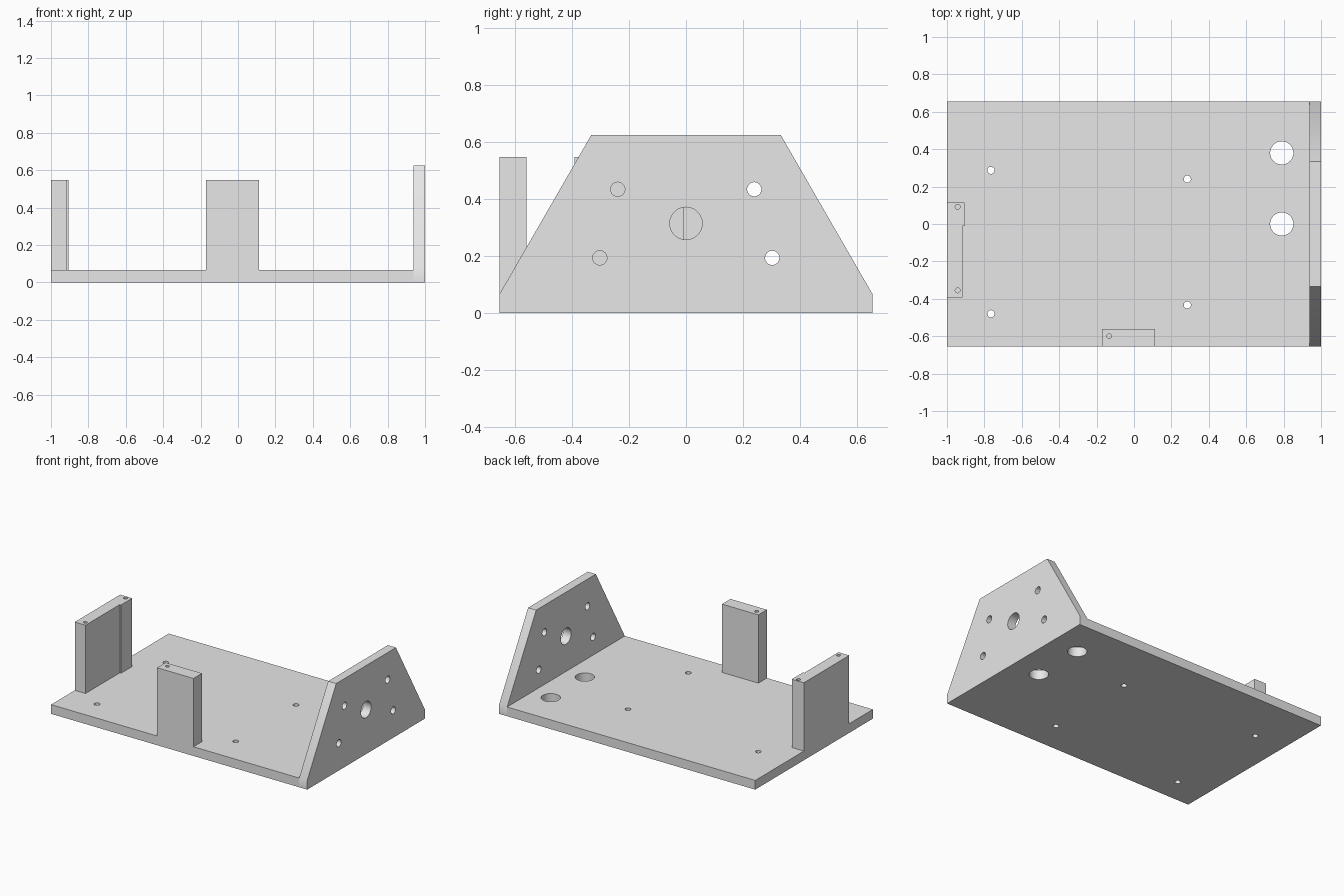
import bpy
import bmesh
from mathutils import Matrix, Vector

default = bpy.data.objects.get("Cube")
if default:
    bpy.data.objects.remove(default, do_unlink=True)

grey = bpy.data.materials.new("light_grey")
grey.use_nodes = True
colour = (0.8, 0.8, 0.8, 1)
grey.diffuse_color = colour
grey.node_tree.nodes["Principled BSDF"].inputs["Base Color"].default_value = colour


def make_object(name, bm):
    mesh = bpy.data.meshes.new(name)
    bmesh.ops.recalc_face_normals(bm, faces=bm.faces)
    bm.to_mesh(mesh)
    bm.free()
    mesh.materials.append(grey)
    obj = bpy.data.objects.new(name, mesh)
    bpy.context.collection.objects.link(obj)
    return obj


def extrude_profile(name, points, offset):
    """Solid made by sweeping a flat outline along an offset."""
    bm = bmesh.new()
    face = bm.faces.new([bm.verts.new(p) for p in points])
    swept = bmesh.ops.extrude_face_region(bm, geom=[face])["geom"]
    verts = [v for v in swept if isinstance(v, bmesh.types.BMVert)]
    bmesh.ops.translate(bm, verts=verts, vec=Vector(offset))
    return make_object(name, bm)


def drill(obj, holes, depth, axis="Z"):
    """Cut round holes (centre, radius) of the given total depth."""
    bm = bmesh.new()
    turn = Matrix.Rotation(1.5707963, 4, "Y") if axis == "X" else Matrix()
    for centre, radius in holes:
        bmesh.ops.create_cone(bm, cap_ends=True, segments=48, radius1=radius,
                              radius2=radius, depth=depth,
                              matrix=Matrix.Translation(centre) @ turn)
    cutter = make_object("hole_cutter", bm)
    cutter.hide_render = True
    mod = obj.modifiers.new("holes", "BOOLEAN")
    mod.operation = "DIFFERENCE"
    mod.solver = "EXACT"
    mod.object = cutter
    bpy.ops.object.select_all(action="DESELECT")
    bpy.context.view_layer.objects.active = obj
    obj.select_set(True)
    bpy.ops.object.modifier_apply(modifier=mod.name)
    bpy.data.objects.remove(cutter, do_unlink=True)
    bpy.ops.object.shade_smooth_by_angle()


half_depth = 0.656
floor = 0.065
post_top = 0.547
inner = 0.937

# Base plate with two cable holes and four screw holes
base = extrude_profile("base_plate",
                       [(-1, -half_depth, 0), (inner, -half_depth, 0),
                        (inner, half_depth, 0), (-1, half_depth, 0)],
                       (0, 0, floor))
cable_holes = [((0.79, y, 0), 0.062) for y in (0, 0.38)]
screw_holes = [((x, y, 0), 0.019) for x, y in
               [(-0.765, 0.287), (-0.765, -0.48), (0.285, 0.24), (0.285, -0.433)]]
drill(base, cable_holes + screw_holes, 0.4)

# Tapered end plate with a shaft hole and four mounting holes
outline = [(half_depth, 0), (half_depth, floor), (0.333, 0.625)]
outline += [(-y, z) for y, z in reversed(outline)]
end = extrude_profile("end_plate", [(inner, y, z) for y, z in outline],
                      (1 - inner, 0, 0))
mounts = [((0.97, s * y, z), 0.025) for s in (-1, 1)
          for y, z in [(0.24, 0.434), (0.303, 0.193)]]
drill(end, [((0.97, 0, 0.314), 0.057)] + mounts, 0.4, "X")

# Stepped side post, with blind screw holes in its top
side_outline = [(-1, -0.392), (-0.916, -0.392), (-0.916, -0.01),
                (-0.906, -0.01), (-0.906, 0.114), (-1, 0.114)]
side_post = extrude_profile("side_post", [(x, y, floor) for x, y in side_outline],
                            (0, 0, post_top - floor))
drill(side_post, [((-0.943, y, post_top), 0.013) for y in (-0.355, 0.092)], 0.2)

# Front post, with one blind screw hole
front_outline = [(-0.172, -half_depth), (0.112, -half_depth),
                 (0.112, -0.561), (-0.172, -0.561)]
front_post = extrude_profile("front_post", [(x, y, floor) for x, y in front_outline],
                             (0, 0, post_top - floor))
drill(front_post, [((-0.132, -0.6, post_top), 0.013)], 0.2)
